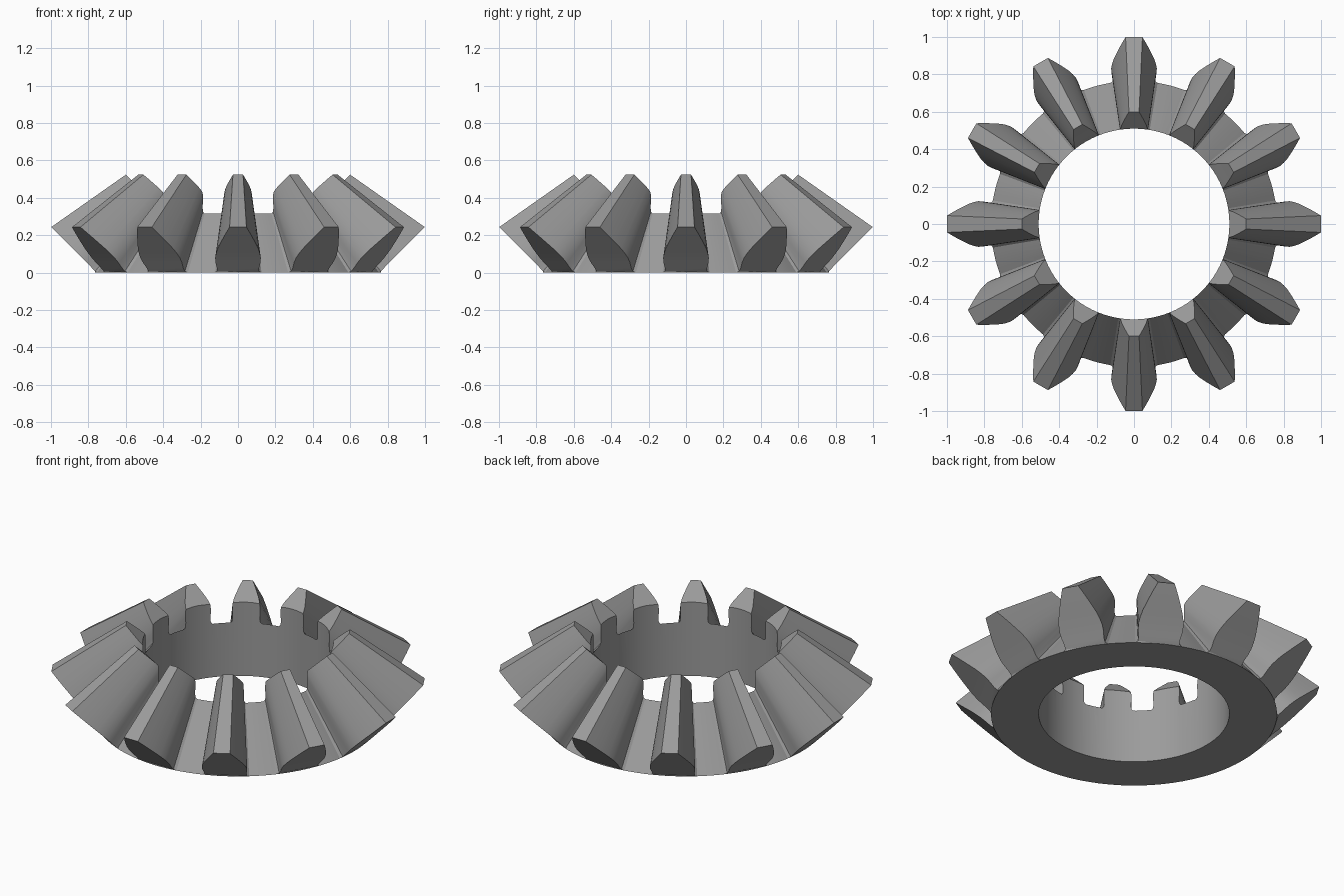
import bpy, bmesh, math

if "Cube" in bpy.data.objects:
    bpy.data.objects.remove(bpy.data.objects["Cube"])

TEETH = 12
ROOT, BORE, APEX, SHRINK = 0.765, 0.51, 0.945, 0.6
# Tooth flank from root fillet to tip: (radius on back cone, half width)
FLANK = [(0.765, 0.126), (0.772, 0.113), (0.79, 0.113), (0.815, 0.120), (0.84, 0.122),
         (0.865, 0.117), (0.89, 0.108), (0.93, 0.087), (0.965, 0.067), (1.0, 0.045)]

steel = bpy.data.materials.new("steel_grey")
steel.diffuse_color = (0.33, 0.33, 0.33, 1)
steel.use_nodes = True
steel.node_tree.nodes["Principled BSDF"].inputs["Base Color"].default_value = steel.diffuse_color

bm = bmesh.new()


def ring_point(r, angle, s):
    """Point on the back cone, scaled by s toward the cone apex."""
    z = (r - ROOT) * 1.035
    return bm.verts.new((r * s * math.cos(angle), r * s * math.sin(angle),
                         APEX + (z - APEX) * s))


def make_end(s):
    """One end of the gear: outer outline, root circle and tooth end faces."""
    outline, circle = [], []
    pitch = 2 * math.pi / TEETH
    root_half = math.asin(FLANK[0][1] / ROOT)
    for k in range(TEETH):
        a = k * pitch - math.pi / 2
        left = [ring_point(r, a - math.asin(w / r), s) for r, w in FLANK]
        right = [ring_point(r, a + math.asin(w / r), s) for r, w in FLANK]
        base = [ring_point(ROOT, a + root_half * t, s) for t in (-0.5, 0, 0.5)]
        gap = [ring_point(ROOT, a + root_half + (pitch - 2 * root_half) * t, s)
               for t in (0.25, 0.5, 0.75)]
        bm.faces.new([left[0]] + base + [right[0], right[1], left[1]])
        for i in range(1, len(FLANK) - 1):
            bm.faces.new((left[i], right[i], right[i + 1], left[i + 1]))
        outline += left + right[::-1] + gap
        circle += [left[0]] + base + [right[0]] + gap
    bm.faces.new(circle)
    return outline


# Toothed solid lofted toward the apex
outer, inner = make_end(1.0), make_end(SHRINK)
n = len(outer)
for i in range(n):
    j = (i + 1) % n
    bm.faces.new((outer[i], outer[j], inner[j], inner[i]))
bmesh.ops.recalc_face_normals(bm, faces=bm.faces)
mesh = bpy.data.meshes.new("bevel_gear")
bm.to_mesh(mesh)
bm.free()
gear = bpy.data.objects.new("bevel_gear", mesh)
bpy.context.collection.objects.link(gear)
mesh.materials.append(steel)

# Central bore
bpy.ops.mesh.primitive_cylinder_add(vertices=96, radius=BORE, depth=2, location=(0, 0, 0.3))
cutter = bpy.context.object
cutter.name = "bore_cutter"
cutter.hide_render = True
cutter.data.materials.append(steel)
bpy.ops.object.select_all(action='DESELECT')
gear.select_set(True)
bpy.context.view_layer.objects.active = gear
cut = gear.modifiers.new("bore", 'BOOLEAN')
cut.operation, cut.solver, cut.object = 'DIFFERENCE', 'EXACT', cutter
bpy.ops.object.modifier_apply(modifier=cut.name)
bpy.data.objects.remove(cutter)
bpy.ops.object.shade_smooth_by_angle(angle=math.radians(25))
